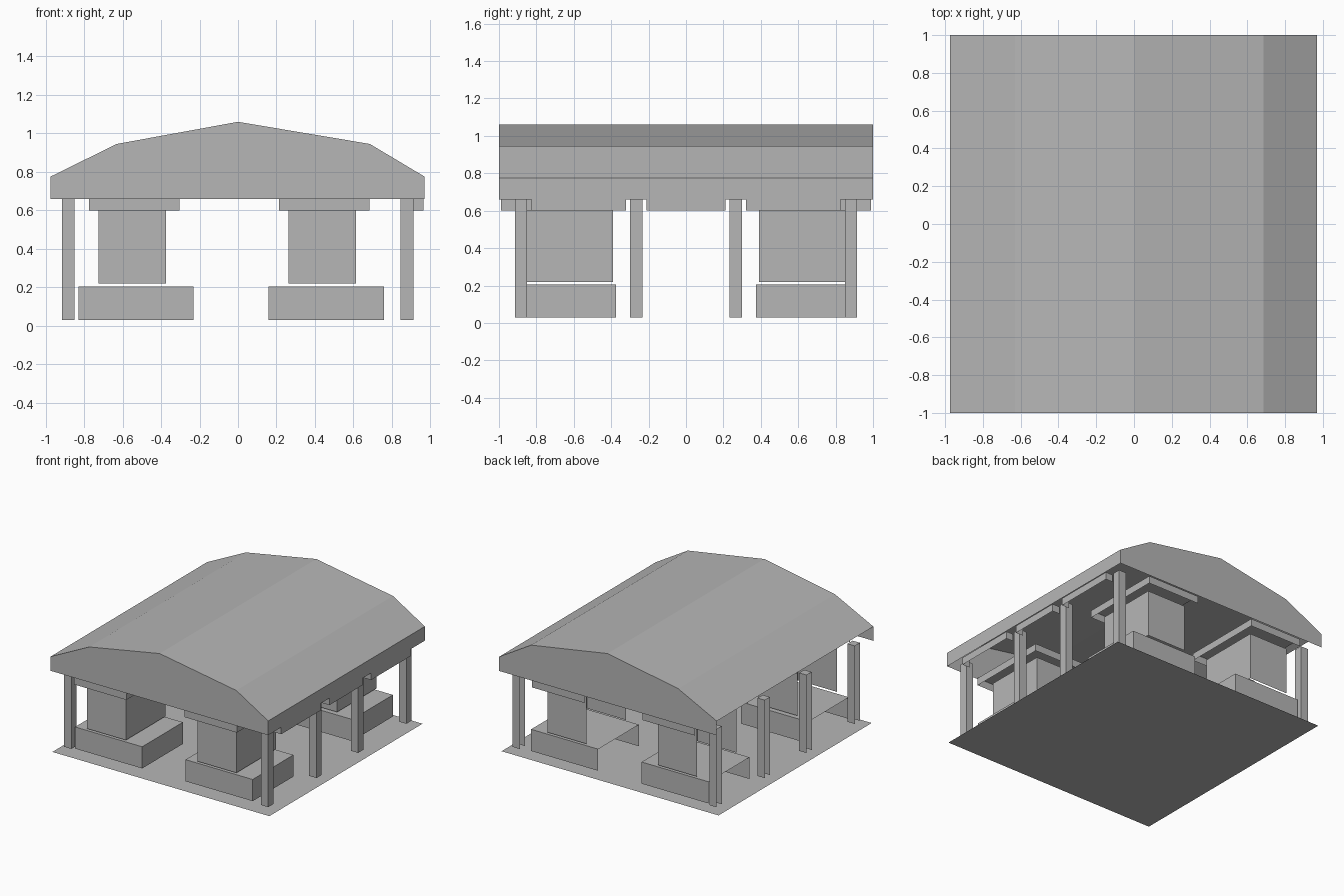
import bpy
import bmesh

cube = bpy.data.objects.get("Cube")
if cube:
    bpy.data.objects.remove(cube, do_unlink=True)

GREY = (0.47, 0.47, 0.47, 1.0)
grey = bpy.data.materials.new("plain_grey")
grey.use_nodes = True
grey.diffuse_color = GREY
grey.node_tree.nodes["Principled BSDF"].inputs["Base Color"].default_value = GREY


def finish(name, bm):
    mesh = bpy.data.meshes.new(name)
    bm.to_mesh(mesh)
    bm.free()
    mesh.materials.append(grey)
    obj = bpy.data.objects.new(name, mesh)
    bpy.context.collection.objects.link(obj)
    return obj


def shell(name, profile, y0, y1):
    """Extrude an x-z profile along y, open on the -x side and underneath.

    The profile runs clockwise from the lower -x corner."""
    bm = bmesh.new()
    front = [bm.verts.new((x, y0, z)) for x, z in profile]
    back = [bm.verts.new((x, y1, z)) for x, z in profile]
    bm.faces.new(front[::-1])
    bm.faces.new(back)
    for i in range(1, len(profile) - 1):
        bm.faces.new((front[i], front[i + 1], back[i + 1], back[i]))
    return finish(name, bm)


def open_box(name, x, y, z):
    profile = [(x[0], z[0]), (x[0], z[1]), (x[1], z[1]), (x[1], z[0])]
    return shell(name, profile, *y)


# Ground sheet
bm = bmesh.new()
corners = [(-0.97, -0.985), (0.97, -0.985), (0.97, 0.97), (-0.97, 0.97)]
bm.faces.new([bm.verts.new((x, y, 0)) for x, y in corners])
finish("ground_sheet", bm)

# Faceted roof with gables and an eave board
EAVE = 0.66
shell("roof", [(-0.975, EAVE), (-0.975, 0.775), (-0.63, 0.945), (0, 1.06),
               (0.685, 0.945), (0.97, 0.775), (0.97, EAVE)], -1, 1)

# Four piers: plinth, shaft and wide cap
for side, shift in (("right", 0), ("left", 0.988)):
    for end, sign in (("front", -1), ("back", 1)):
        for part, x0, x1, near, far, z0, z1 in (
                ("plinth", -0.83, -0.23, 0.375, 0.895, 0.03, 0.205),
                ("shaft", -0.725, -0.375, 0.39, 0.895, 0.22, 0.60),
                ("cap", -0.775, -0.305, 0.32, 0.99, 0.60, EAVE)):
            open_box(f"{end}_{side}_{part}", (x0 + shift, x1 + shift),
                     sorted((sign * near, sign * far)), (z0, z1))

# Rows of slim posts along both sides
POST_Y = (-0.882, -0.266, 0.266, 0.882)
HALF = 0.033
for side, x in (("right", -0.882), ("left", 0.878)):
    for n, y in enumerate(POST_Y, 1):
        open_box(f"{side}_post_{n}", (x - HALF, x + HALF),
                 (y - HALF, y + HALF), (0.03, EAVE))

# Short eave beams between the posts on the left side
GAP = 0.055
for n, (y0, y1) in enumerate(zip(POST_Y, POST_Y[1:]), 1):
    open_box(f"left_eave_beam_{n}", (0.9, 0.965), (y0 + GAP, y1 - GAP), (0.60, EAVE))
